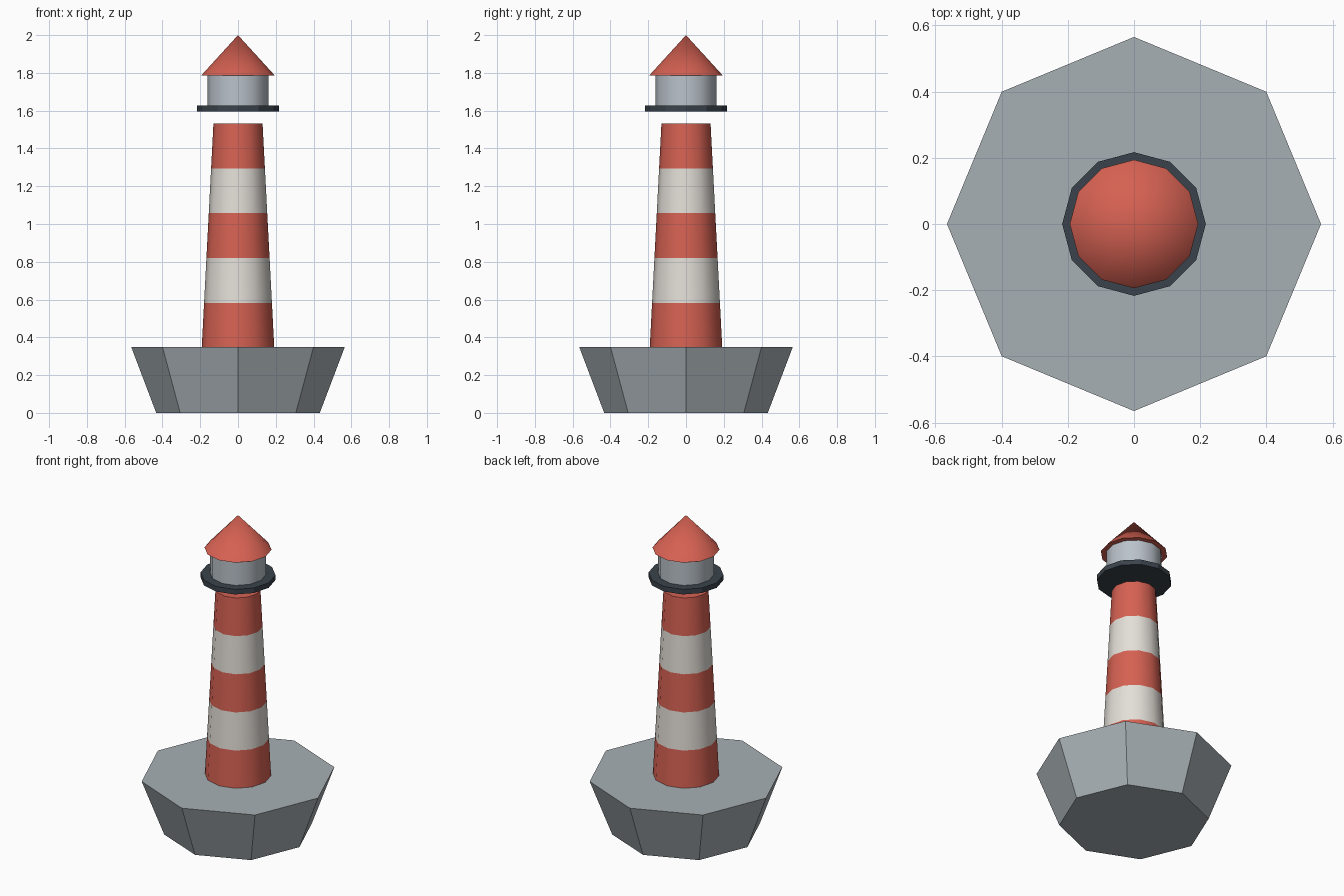
import bpy, bmesh, math

if "Cube" in bpy.data.objects:
    bpy.data.objects.remove(bpy.data.objects["Cube"])


def material(name, rgb):
    m = bpy.data.materials.new(name)
    m.diffuse_color = (*rgb, 1)
    m.use_nodes = True
    m.node_tree.nodes["Principled BSDF"].inputs["Base Color"].default_value = m.diffuse_color
    return m


RED = material("coral red", (0.67, 0.12, 0.085))
WHITE = material("warm white", (0.77, 0.735, 0.685))
GREY = material("stone grey", (0.39, 0.435, 0.46))
GLASS = material("pale blue grey", (0.49, 0.54, 0.59))
DARK = material("dark slate", (0.042, 0.055, 0.07))


def lathe(name, profile, sides, mats, smooth=True):
    """Closed turned shape from (radius, z) rings; radius 0 makes a tip.
    Bands between rings cycle through the materials."""
    bm = bmesh.new()
    rings = []
    for r, z in profile:
        n = sides if r > 0 else 1
        rings.append([bm.verts.new((r * math.cos(2 * math.pi * i / sides),
                                    r * math.sin(2 * math.pi * i / sides), z))
                      for i in range(n)])
    for k, (a, b) in enumerate(zip(rings, rings[1:])):
        for i in range(sides):
            j = (i + 1) % sides
            top = [b[j], b[i]] if len(b) > 1 else [b[0]]
            f = bm.faces.new([a[i], a[j]] + top)
            f.material_index = k % len(mats)
            f.smooth = smooth
    bm.faces.new(rings[0][::-1])
    if len(rings[-1]) > 1:
        bm.faces.new(rings[-1])
    me = bpy.data.meshes.new(name)
    bm.to_mesh(me)
    bm.free()
    for m in mats:
        me.materials.append(m)
    ob = bpy.data.objects.new(name, me)
    bpy.context.collection.objects.link(ob)
    if smooth:
        bpy.ops.object.select_all(action='DESELECT')
        ob.select_set(True)
        bpy.context.view_layer.objects.active = ob
        bpy.ops.object.shade_smooth_by_angle(angle=math.radians(40))
    return ob


# Octagonal rock base, wider at the top
lathe("rock_base", [(0.433, 0), (0.565, 0.348)], 8, [GREY], smooth=False)

# Tapered striped tower: five equal bands
Z0, Z1, R0, R1 = 0.345, 1.532, 0.192, 0.13
lathe("tower", [(R0 + (R1 - R0) * t / 5, Z0 + (Z1 - Z0) * t / 5) for t in range(6)],
      12, [RED, WHITE])

# Balcony ring, lantern room and conical roof, set just above the tower
lathe("balcony", [(0.217, 1.595), (0.217, 1.627)], 12, [DARK], smooth=False)
lathe("lantern_room", [(0.162, 1.627), (0.162, 1.787)], 12, [GLASS])
lathe("roof", [(0.194, 1.787), (0, 2.0)], 12, [RED])
